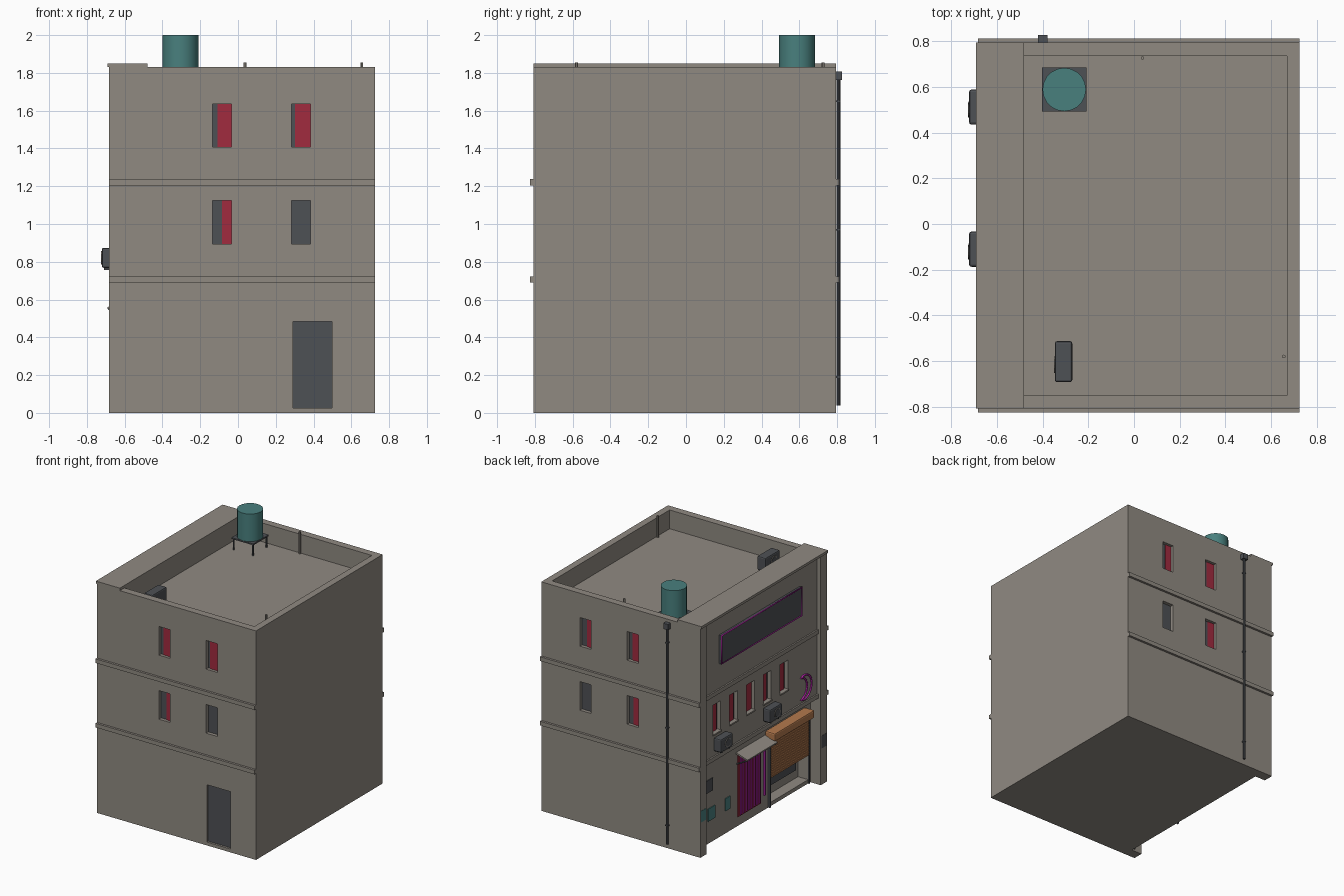
import bpy, bmesh, math
from mathutils import Matrix

if "Cube" in bpy.data.objects:
    bpy.data.objects.remove(bpy.data.objects["Cube"])


def material(name, rgb):
    m = bpy.data.materials.new(name)
    m.diffuse_color = (*rgb, 1)
    m.use_nodes = True
    m.node_tree.nodes["Principled BSDF"].inputs["Base Color"].default_value = m.diffuse_color
    return m


WALL = material("warm_grey_wall", (0.278, 0.254, 0.222))
SLATE = material("slate", (0.076, 0.082, 0.091))
RED = material("curtain_red", (0.355, 0.024, 0.049))
TEAL = material("tank_teal", (0.066, 0.215, 0.208))
WOOD = material("orange_wood", (0.45, 0.19, 0.075))
NEON = material("neon_purple", (0.50, 0.02, 0.43))


def finish(bm, name, mat):
    bmesh.ops.recalc_face_normals(bm, faces=bm.faces)
    me = bpy.data.meshes.new(name)
    bm.to_mesh(me)
    bm.free()
    me.materials.append(mat)
    ob = bpy.data.objects.new(name, me)
    bpy.context.collection.objects.link(ob)
    return ob


def boxes(name, mat, *dims, bevel=0):
    """One object from boxes given as (x0, x1, y0, y1, z0, z1)."""
    bm = bmesh.new()
    for x0, x1, y0, y1, z0, z1 in dims:
        m = Matrix.Translation(((x0 + x1) / 2, (y0 + y1) / 2, (z0 + z1) / 2))
        bmesh.ops.create_cube(bm, size=1, matrix=m @ Matrix.Diagonal((x1 - x0, y1 - y0, z1 - z0, 1)))
    if bevel:
        bmesh.ops.bevel(bm, geom=bm.edges[:], offset=bevel, segments=2, affect='EDGES', profile=0.5)
    return finish(bm, name, mat)


def cylinder(name, mat, centre, r, depth, sides=16, axis='Z'):
    bm = bmesh.new()
    rot = Matrix.Rotation(math.pi / 2, 4, 'Y') if axis == 'X' else Matrix()
    bmesh.ops.create_cone(bm, cap_ends=True, segments=sides, radius1=r, radius2=r, depth=depth,
                          matrix=Matrix.Translation(centre) @ rot)
    return finish(bm, name, mat)


def combine(ob, operation, *dims):
    """Boolean the boxes into the object, one result without inner faces."""
    tool = boxes("cutter", WALL, *dims)
    tool.hide_render = True
    mod = ob.modifiers.new("combine", 'BOOLEAN')
    mod.operation = operation
    mod.solver = 'EXACT'
    mod.object = tool
    bpy.context.view_layer.objects.active = ob
    bpy.ops.object.modifier_apply(modifier=mod.name)
    bpy.data.objects.remove(tool)


def tube(name, mat, points, r, cyclic=True):
    cu = bpy.data.curves.new(name, 'CURVE')
    cu.dimensions = '3D'
    cu.bevel_depth = r
    cu.bevel_resolution = 1
    sp = cu.splines.new('POLY')
    sp.points.add(len(points) - 1)
    for p, co in zip(sp.points, points):
        p.co = (*co, 1)
    sp.use_cyclic_u = cyclic
    cu.materials.append(mat)
    ob = bpy.data.objects.new(name, cu)
    bpy.context.collection.objects.link(ob)


# Main levels of the building
X1, Y0, Y1 = 0.724, -0.807, 0.793
GX, FX, PX = -0.59, -0.65, -0.682      # ground wall, upper facade, corner pillars
ROOF, TOP, PW, T = 1.68, 1.83, 0.08, 0.058

# Walls: core, upper facade, corner pillars, parapet and facade cap
walls = boxes("building_walls", WALL, (GX, X1, Y0, Y1, 0, ROOF))
for part in ((FX, -0.57, Y0 + 0.05, Y1 - 0.05, 0.69, ROOF),
             (PX, -0.57, Y0, Y0 + PW, 0, TOP), (PX, -0.57, Y1 - PW, Y1, 0, TOP),
             (FX, -0.48, Y0 + 0.03, Y1 - 0.03, ROOF - 0.02, TOP),
             (GX, X1, Y0, Y0 + T, ROOF - 0.02, TOP), (GX, X1, Y1 - T, Y1, ROOF - 0.02, TOP),
             (X1 - 0.055, X1, Y0, Y1, ROOF - 0.02, TOP),
             (-0.692, -0.48, Y0, Y1, TOP, 1.85)):
    combine(walls, 'UNION', part)

# Openings: windows (x, z, front curtain, back curtain), door, shop front
side_windows = [(-0.135, 1.407, 0.073, 0.07), (0.283, 1.407, 0.08, 0.055),
                (-0.135, 0.895, 0.05, 0.06), (0.283, 0.895, 0, 0)]
WH = 0.229
row = [0.54 - 0.2125 * i for i in range(5)]
holes = []
for x, z, *_ in side_windows:
    holes += [(x, x + 0.1, Y0 - 0.05, Y0 + 0.036, z, z + WH),
              (x, x + 0.1, Y1 - 0.036, Y1 + 0.05, z, z + WH)]
holes += [(0.29, 0.497, Y0 - 0.05, Y0 + 0.025, 0.027, 0.485),
          (-0.7, -0.5, -0.7, -0.2, 0.03, 0.57)]
holes += [(-0.8, -0.612, y - 0.05, y + 0.05, 0.9, 1.132) for y in row]
combine(walls, 'DIFFERENCE', *holes)

# Floor bands
for z0, z1 in ((0.69, 0.723), (1.205, 1.238)):
    boxes("floor_band", WALL, (PX, X1, Y0 - 0.018, Y0, z0, z1), (PX, X1, Y1, Y1 + 0.018, z0, z1),
          (FX - 0.012, FX, Y0 + PW, Y1 - PW, z0, z1))

# Window panes and curtains on the front and back walls
for x, z, wf, wb in side_windows:
    for s, y, w in ((-1, Y0 + 0.032, wf), (1, Y1 - 0.032, wb)):
        boxes("window_pane", SLATE, (x, x + 0.1, y - 0.004, y + 0.004, z, z + WH))
        if w:
            c0 = x + 0.1 - w if s < 0 else x
            yc = y + s * 0.006
            boxes("curtain", RED, (c0, c0 + w, yc - 0.003, yc + 0.003, z, z + WH))
boxes("front_door", SLATE, (0.29, 0.497, Y0 + 0.017, Y0 + 0.025, 0.027, 0.485))

# Facade windows with curtains and sills
for i, y in enumerate(row):
    w = (0.085, 0.085, 0.1, 0.08, 0.085)[i]
    boxes("facade_pane", SLATE, (-0.618, -0.612, y - 0.05, y + 0.05, 0.9, 1.132))
    boxes("facade_curtain", RED, (-0.624, -0.618, y + 0.05 - w, y + 0.05, 0.9, 1.132))
    boxes("facade_sill", WALL, (FX - 0.008, FX, y - 0.052, y + 0.052, 0.888, 0.9))

# Sign board with neon edge, and neon crescent
sx = FX - 0.02
boxes("sign_board", SLATE, (sx, FX, -0.51, 0.51, 1.435, 1.665))
tube("sign_neon", NEON, [(sx, -0.507, 1.438), (sx, 0.507, 1.438), (sx, 0.507, 1.662), (sx, -0.507, 1.662)], 0.006)
moon = []
for k in range(17):
    a = math.radians(115 - 230 * k / 16)
    moon.append((0.097 * math.cos(a), 0.097 * math.sin(a)))
for k in range(1, 12):
    a = math.radians(-85 + 170 * k / 12)
    moon.append((-0.05 + 0.089 * math.cos(a), 0.089 * math.sin(a)))
tube("neon_crescent", NEON, [(FX - 0.005, -0.555 - u, 0.84 + v) for u, v in moon], 0.007)


# Air conditioners with fan and brackets
def air_conditioner(x0, x1, y0, y1, z0, z1, wall_mounted):
    boxes("ac_case", SLATE, (x0 + 0.004, x1, y0, y1, z0, z1), bevel=0.01)
    yc, zc = y0 + (y1 - y0) * 0.42, (z0 + z1) / 2
    cylinder("ac_fan", WALL, (x0 + 0.004, yc, zc), 0.036, 0.006, 16, 'X')
    cylinder("ac_fan_hub", SLATE, (x0 + 0.003, yc, zc), 0.031, 0.007, 16, 'X')
    for y in (y0 + 0.03, y1 - 0.03):
        end = FX if wall_mounted else x1
        boxes("ac_bracket", SLATE, (x0 + 0.015, end, y - 0.005, y + 0.005, z0 - 0.012, z0 + 0.004))


air_conditioner(-0.725, -0.655, 0.435, 0.588, 0.768, 0.874, True)
air_conditioner(-0.725, -0.655, -0.187, -0.033, 0.768, 0.874, True)
air_conditioner(-0.35, -0.27, -0.692, -0.512, 1.692, 1.805, False)

# Doorway: awning, brackets, strip curtain, neon strip
bm = bmesh.new()
prof = [(GX, 0.595), (-0.69, 0.56), (-0.69, 0.55), (GX, 0.58)]
f = bm.faces.new([bm.verts.new((x, -0.17, z)) for x, z in prof])
ext = bmesh.ops.extrude_face_region(bm, geom=[f])
bmesh.ops.translate(bm, vec=(0, 0.38, 0), verts=[v for v in ext["geom"] if isinstance(v, bmesh.types.BMVert)])
finish(bm, "door_awning", WALL)
for y in (-0.15, 0.2):
    tube("awning_bracket", SLATE, [(GX, y, 0.5), (-0.685, y, 0.55)], 0.006, False)
boxes("doorway_curtain", RED, (GX - 0.008, GX, -0.09, 0.195, 0.075, 0.58))
n = 8
for i in range(n):
    y = -0.08 + 0.27 * i / n
    boxes("curtain_strip", NEON, (GX - 0.014, GX - 0.008, y, y + 0.016, 0.085, 0.575))
boxes("neon_strip", NEON, (GX - 0.01, GX, -0.155, -0.138, 0.12, 0.57))

# Shop opening: posts, window, roller shutter with its box
boxes("shop_posts", SLATE, (-0.605, GX, -0.212, -0.196, 0, 0.57), (-0.6, GX, -0.706, -0.697, 0, 0.57))
boxes("shop_window", SLATE, (-0.51, -0.503, -0.66, -0.2, 0.1, 0.56))
n, h = 18, 0.335 / 18
for i in range(n):
    z = 0.235 + h * i
    boxes("shutter_slat", WOOD, (-0.606, -0.594, -0.69, -0.214, z, z + h * 0.7),
          (-0.602, -0.596, -0.69, -0.214, z + h * 0.7, z + h))
boxes("shutter_box", WOOD, (-0.68, GX, -0.655, -0.155, 0.565, 0.628), bevel=0.01)

# Posters and wall plates
boxes("pillar_poster", SLATE, (PX - 0.002, PX, -0.8, -0.735, 0.29, 0.39))
boxes("wall_poster", SLATE, (GX - 0.006, GX, 0.51, 0.59, 0.41, 0.51))
boxes("teal_poster", TEAL, (PX - 0.002, PX, 0.715, 0.785, 0.28, 0.37),
      (GX - 0.006, GX, 0.29, 0.35, 0.18, 0.28), (GX - 0.006, GX, 0.48, 0.57, 0.18, 0.28))

# Water tank on its stand
tx, ty = -0.305, 0.588
tank = cylinder("water_tank", TEAL, (tx, ty, 1.89), 0.095, 0.22, 20)
tank.data.polygons.foreach_set("use_smooth", [len(p.vertices) == 4 for p in tank.data.polygons])
legs = [(tx + i * 0.085 - 0.005, tx + i * 0.085 + 0.005, ty + j * 0.085 - 0.005, ty + j * 0.085 + 0.005, ROOF, 1.77)
        for i in (-1, 1) for j in (-1, 1)]
boxes("tank_stand", SLATE, (tx - 0.097, tx + 0.097, ty - 0.097, ty + 0.097, 1.769, 1.78), *legs)

# Roof poles
for x, y in ((0.037, 0.726), (0.655, -0.579)):
    cylinder("roof_pole", WALL, (x, y, (ROOF + 1.855) / 2), 0.008, 1.855 - ROOF, 6)

# Drainpipe with hopper and clamps
cylinder("drainpipe", SLATE, (-0.4, 0.808, 0.905), 0.01, 1.73, 10)
boxes("drain_hopper", SLATE, (-0.42, -0.378, Y1, 0.827, 1.762, 1.807))
for z in (0.19, 0.97, 1.65):
    boxes("pipe_clamp", SLATE, (-0.411, -0.389, Y1, 0.818, z - 0.004, z + 0.004))
